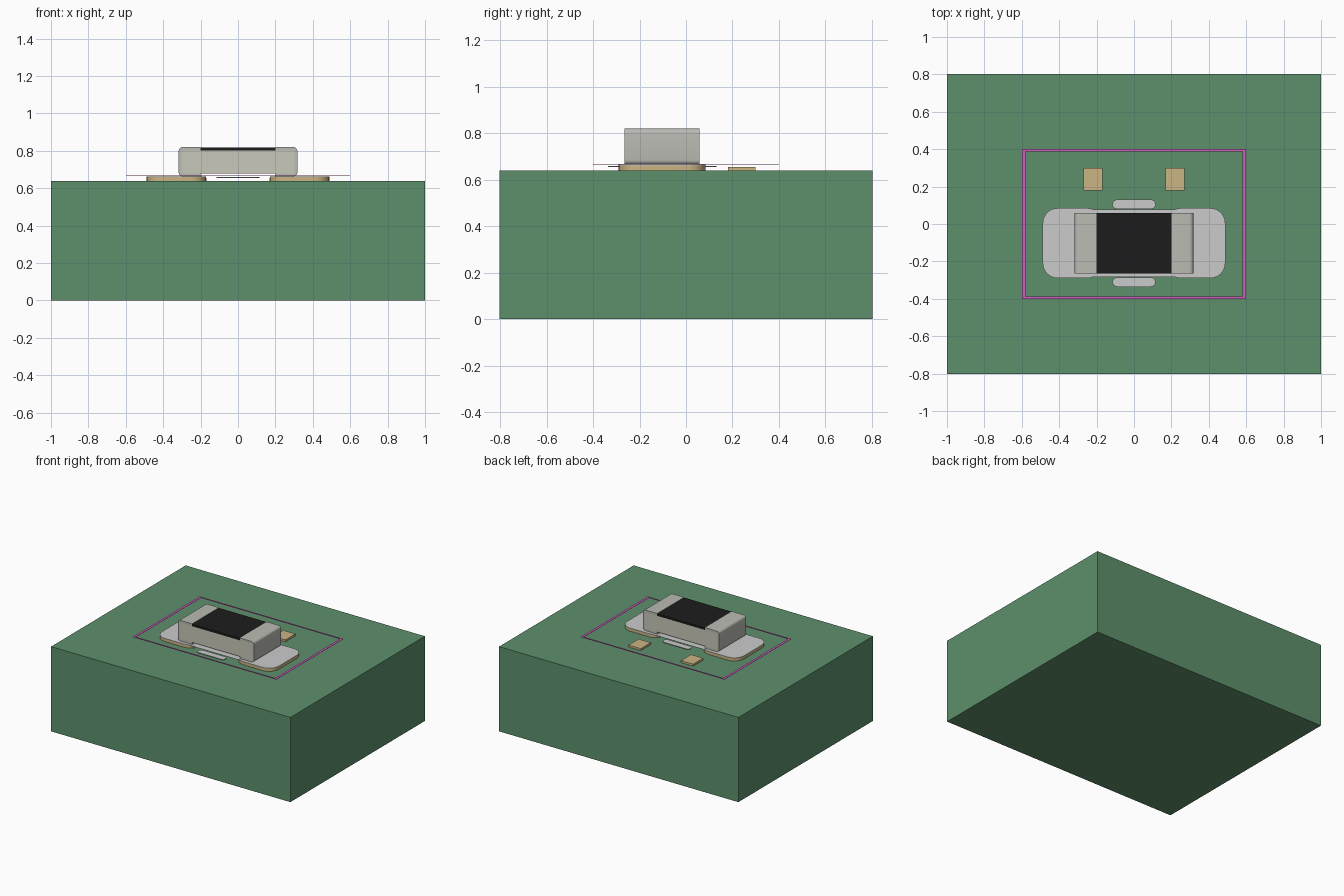
import bpy, bmesh, math

if "Cube" in bpy.data.objects:
    bpy.data.objects.remove(bpy.data.objects["Cube"])

CY = -0.1025  # shared y centre of chip, pads and silk marks


def colour(name, rgb):
    m = bpy.data.materials.new(name)
    m.diffuse_color = (*rgb, 1)
    m.use_nodes = True
    m.node_tree.nodes["Principled BSDF"].inputs["Base Color"].default_value = m.diffuse_color
    return m


GREEN = colour("board_green", (0.11, 0.28, 0.15))
GOLD = colour("pad_gold", (0.60, 0.46, 0.23))
CERAMIC = colour("ceramic", (0.58, 0.58, 0.49))
METAL = colour("terminal_metal", (0.50, 0.50, 0.46))
BLACK = colour("coating_black", (0.012, 0.012, 0.012))
PINK = colour("outline_pink", (0.63, 0.11, 0.53))


def prism(name, pts, lo, hi, mat=None, axis='z'):
    """Extrude a closed 2D profile along z, or an xz profile along y."""
    place = (lambda p, t: (p[0], p[1], t)) if axis == 'z' else (lambda p, t: (p[0], t, p[1]))
    bm = bmesh.new()
    a = [bm.verts.new(place(p, lo)) for p in pts]
    b = [bm.verts.new(place(p, hi)) for p in pts]
    bm.faces.new(a)
    bm.faces.new(b)
    for i in range(len(pts)):
        j = (i + 1) % len(pts)
        bm.faces.new((a[i], a[j], b[j], b[i]))
    bmesh.ops.recalc_face_normals(bm, faces=bm.faces)
    me = bpy.data.meshes.new(name)
    bm.to_mesh(me)
    bm.free()
    ob = bpy.data.objects.new(name, me)
    bpy.context.collection.objects.link(ob)
    if mat:
        me.materials.append(mat)
    return ob


def rect(x0, x1, y0, y1):
    return [(x0, y0), (x1, y0), (x1, y1), (x0, y1)]


def arc(cx, cy, r, start, end, n=8):
    return [(cx + r * math.cos(math.radians(start + (end - start) * i / n)),
             cy + r * math.sin(math.radians(start + (end - start) * i / n))) for i in range(n + 1)]


def rounded(x0, x1, y0, y1, r):
    return (arc(x1 - r, y1 - r, r, 0, 90) + arc(x0 + r, y1 - r, r, 90, 180)
            + arc(x0 + r, y0 + r, r, 180, 270) + arc(x1 - r, y0 + r, r, 270, 360))


def smooth(ob):
    bpy.ops.object.select_all(action='DESELECT')
    ob.select_set(True)
    bpy.context.view_layer.objects.active = ob
    bpy.ops.object.shade_smooth_by_angle(angle=math.radians(30))


# Circuit board
prism("board", rect(-1, 1, -0.803, 0.803), 0, 0.64, GREEN)

# Solder pads, solder layer, small pads and chip terminals on both sides
for side, s in (("left", -1), ("right", 1)):
    x0, x1 = sorted((s * 0.17, s * 0.488))
    outline = rounded(x0, x1, CY - 0.187, CY + 0.187, 0.08)
    smooth(prism(f"solder_pad_{side}", outline, 0.64, 0.661, GOLD))
    smooth(prism(f"solder_layer_{side}", outline, 0.661, 0.664))
    x0, x1 = sorted((s * 0.168, s * 0.27))
    prism(f"small_pad_{side}", rect(x0, x1, 0.18, 0.30), 0.64, 0.655, GOLD)
    # C-shaped terminal wrapping the chip end
    profile = ([(0.2, 0.82)] + arc(0.297, 0.80, 0.02, 90, 0, 6)
               + arc(0.297, 0.684, 0.02, 0, -90, 6)
               + [(0.2, 0.664), (0.2, 0.68), (0.302, 0.68), (0.302, 0.802), (0.2, 0.802)])
    smooth(prism(f"terminal_{side}", [(s * x, z) for x, z in profile],
                 CY - 0.161, CY + 0.161, METAL, axis='y'))

# Chip body with black top coating
prism("chip_body", rect(-0.302, 0.302, CY - 0.161, CY + 0.161), 0.68, 0.802, CERAMIC)
prism("chip_coating", rect(-0.2, 0.2, CY - 0.161, CY + 0.161), 0.802, 0.817, BLACK)

# Thin sheet under the chip and the two rounded marks beside it
prism("under_sheet", rect(-0.22, 0.22, CY - 0.181, CY + 0.181), 0.662, 0.6635)
for place, s in (("front", -1), ("back", 1)):
    y = CY + s * 0.208
    smooth(prism(f"silk_mark_{place}", rounded(-0.115, 0.115, y - 0.025, y + 0.025, 0.0249),
                 0.655, 0.659))

# Pink outline frame: four mitred strips in one object
bm = bmesh.new()
rings = []
for w, h, z in ((0.6, 0.4, 0.665), (0.6, 0.4, 0.667), (0.581, 0.387, 0.667), (0.581, 0.387, 0.665)):
    rings.append([bm.verts.new((x, y, z)) for x, y in rect(-w, w, -h, h)])
for k in range(4):
    a, b = rings[k], rings[(k + 1) % 4]
    for i in range(4):
        j = (i + 1) % 4
        bm.faces.new((a[i], a[j], b[j], b[i]))
bmesh.ops.recalc_face_normals(bm, faces=bm.faces)
frame = bpy.data.meshes.new("outline_frame")
bm.to_mesh(frame)
bm.free()
frame.materials.append(PINK)
bpy.context.collection.objects.link(bpy.data.objects.new("outline_frame", frame))
